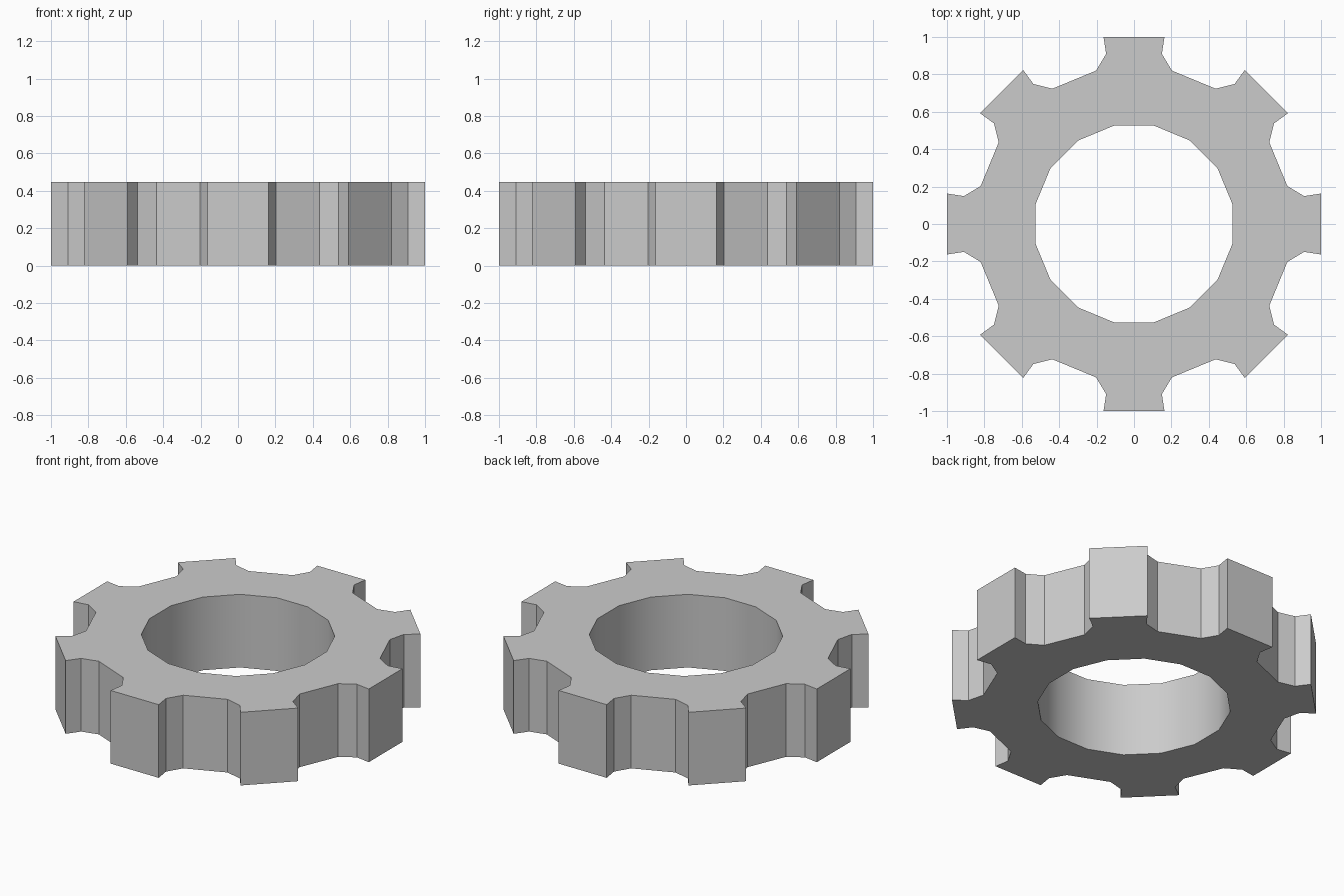
import bpy, bmesh, math
from mathutils import Matrix

if "Cube" in bpy.data.objects:
    bpy.data.objects.remove(bpy.data.objects["Cube"])

TEETH, HEIGHT, BORE = 8, 0.448, 0.537
# One tooth outline, pointing along +x
half = [(0.82, 0.203), (0.91, 0.149), (1.0, 0.163)]
tooth = [(x, -y) for x, y in half] + half[::-1]
a = math.pi / 16
bore = [(BORE * math.cos(a), -BORE * math.sin(a)), (BORE * math.cos(a), BORE * math.sin(a))]

bm = bmesh.new()


def ring(points, z):
    # Repeat a sector's points around the axis
    sectors = []
    for i in range(TEETH):
        rot = Matrix.Rotation(i * 2 * math.pi / TEETH, 2)
        row = []
        for p in points:
            x, y = rot[0][0] * p[0] + rot[0][1] * p[1], rot[1][0] * p[0] + rot[1][1] * p[1]
            row.append(bm.verts.new((x, y, z)))
        sectors.append(row)
    return sectors


outer = [ring(tooth, z) for z in (0, HEIGHT)]
inner = [ring(bore, z) for z in (0, HEIGHT)]

# Top and bottom: a tooth face and a valley face for each sector
for o, n in zip(outer, inner):
    for i in range(TEETH):
        j = (i + 1) % TEETH
        bm.faces.new(o[i] + [n[i][1], n[i][0]])
        bm.faces.new([n[i][1], o[i][-1], o[j][0], n[j][0]])

# Outer wall (flat) and bore wall (smooth)
for (low, high), smooth in ((outer, False), (inner, True)):
    lo, hi = sum(low, []), sum(high, [])
    for k in range(len(lo)):
        m = (k + 1) % len(lo)
        bm.faces.new([lo[k], lo[m], hi[m], hi[k]]).smooth = smooth

bmesh.ops.recalc_face_normals(bm, faces=bm.faces[:])
for e in bm.edges:
    e.smooth = all(f.smooth for f in e.link_faces)

mesh = bpy.data.meshes.new("gear_ring")
bm.to_mesh(mesh)
bm.free()
gear = bpy.data.objects.new("gear_ring", mesh)
bpy.context.collection.objects.link(gear)
